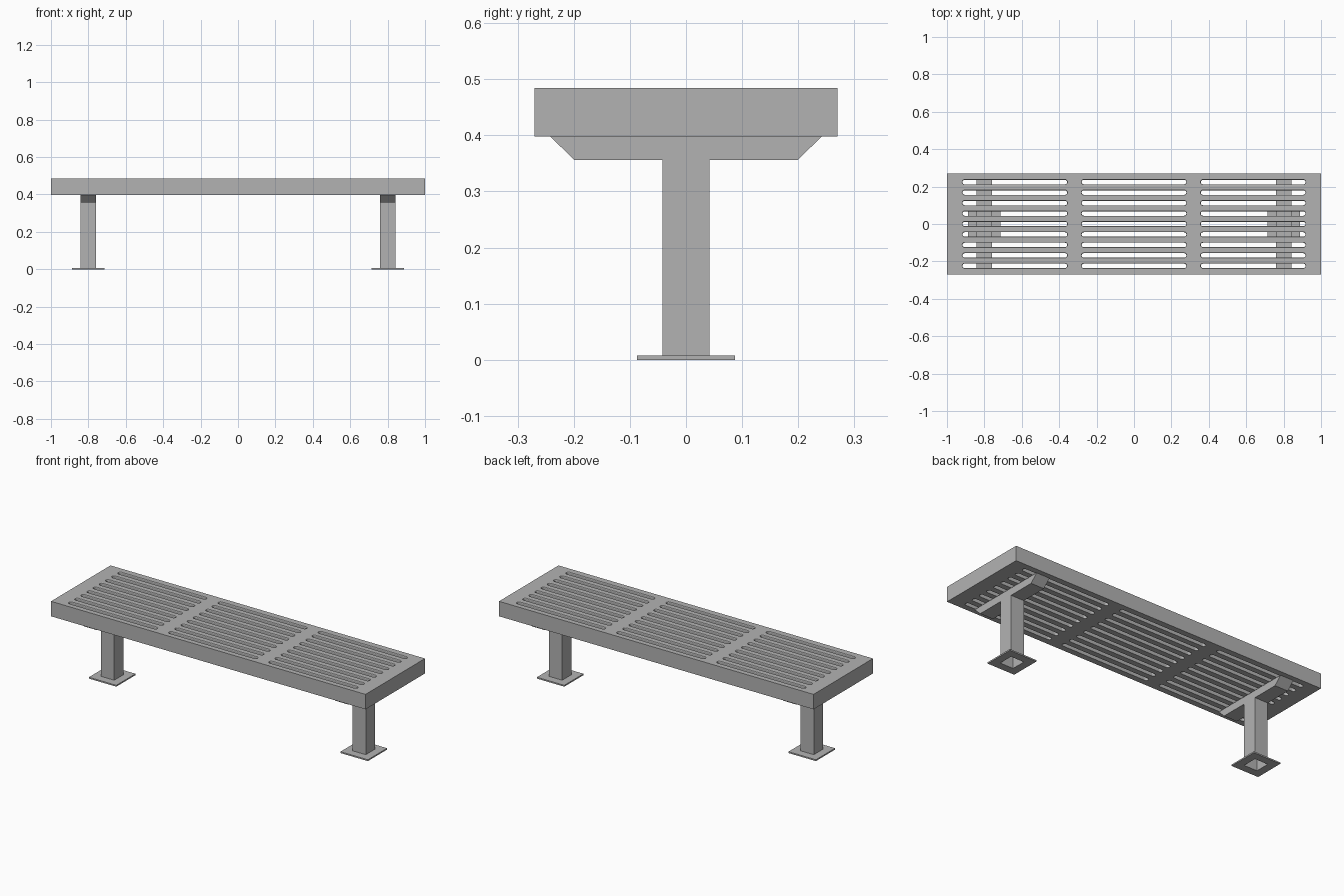
import bpy
import bmesh
from math import pi, cos, sin

cube = bpy.data.objects.get("Cube")
if cube:
    bpy.data.objects.remove(cube)

GREY = (0.45, 0.45, 0.45, 1)
metal = bpy.data.materials.new("grey metal")
metal.use_nodes = True
metal.diffuse_color = GREY
metal.node_tree.nodes["Principled BSDF"].inputs["Base Color"].default_value = GREY

SEAT_TOP, SEAT_BOTTOM = 0.484, 0.398
ARM_BOTTOM, PLATE_TOP = 0.356, 0.008
POST, PLATE = 0.042, 0.087          # half widths
LEG_X = 0.8


def finish(name, bm):
    mesh = bpy.data.meshes.new(name)
    bm.to_mesh(mesh)
    bm.free()
    mesh.materials.append(metal)
    obj = bpy.data.objects.new(name, mesh)
    bpy.context.collection.objects.link(obj)
    return obj


def loft(bm, rings, caps=True):
    """Skin a stack of closed rings, each a list of points."""
    loops = [[bm.verts.new(p) for p in ring] for ring in rings]
    n = len(loops[0])
    for low, high in zip(loops, loops[1:]):
        for i in range(n):
            j = (i + 1) % n
            bm.faces.new((low[i], low[j], high[j], high[i]))
    if caps:
        bm.faces.new(loops[0][::-1])
        bm.faces.new(loops[-1])


def square(x, half, z):
    return [(x + sx * half, sy * half, z)
            for sx, sy in ((-1, -1), (1, -1), (1, 1), (-1, 1))]


def rectangle(hx, hy, z):
    return [(-hx, -hy, z), (hx, -hy, z), (hx, hy, z), (-hx, hy, z)]


def stadium(cx, cy, half_run, r, z, steps=8):
    """Round-ended slot outline."""
    ring = []
    for side, start in ((1, -pi / 2), (-1, pi / 2)):
        for i in range(steps + 1):
            a = start + pi * i / steps
            ring.append((cx + side * half_run + r * cos(a), cy + r * sin(a), z))
    return ring


# Seat slab
bm = bmesh.new()
loft(bm, [rectangle(1, 0.27, SEAT_BOTTOM), rectangle(1, 0.27, SEAT_TOP)])
seat = finish("seat", bm)

# Slot cutters with eased upper rims
bm = bmesh.new()
for column in (-1, 0, 1):
    for row in range(-4, 5):
        cx, cy = column * 0.637, row * 0.056
        levels = ((0.012, SEAT_BOTTOM - 0.02), (0.012, SEAT_TOP - 0.005),
                  (0.0135, SEAT_TOP - 0.0015), (0.017, SEAT_TOP),
                  (0.017, SEAT_TOP + 0.02))
        loft(bm, [stadium(cx, cy, 0.268, r, z) for r, z in levels])
cutter = finish("slot_cutter", bm)
cutter.hide_render = True

cut = seat.modifiers.new("slots", 'BOOLEAN')
cut.operation = 'DIFFERENCE'
cut.solver = 'EXACT'
cut.object = cutter
bpy.context.view_layer.objects.active = seat
bpy.ops.object.modifier_apply(modifier=cut.name)
bpy.data.objects.remove(cutter)

for side, x in (("left", LEG_X), ("right", -LEG_X)):
    # Support arm with sloped ends
    profile = [(-0.242, SEAT_BOTTOM), (-0.199, ARM_BOTTOM),
               (0.199, ARM_BOTTOM), (0.242, SEAT_BOTTOM)]
    bm = bmesh.new()
    loft(bm, [[(x + s * POST, y, z) for y, z in profile] for s in (-1, 1)])
    finish(side + "_support_arm", bm)

    # Hollow post, open at the foot
    bm = bmesh.new()
    loft(bm, [square(x, POST, 0), square(x, POST, ARM_BOTTOM)], caps=False)
    finish(side + "_post", bm)

    # Base plate, a square ring around the post
    bm = bmesh.new()
    loft(bm, [square(x, POST, 0), square(x, PLATE, 0),
              square(x, PLATE, PLATE_TOP), square(x, POST, PLATE_TOP)], caps=False)
    bmesh.ops.recalc_face_normals(bm, faces=bm.faces)
    finish(side + "_base_plate", bm)
